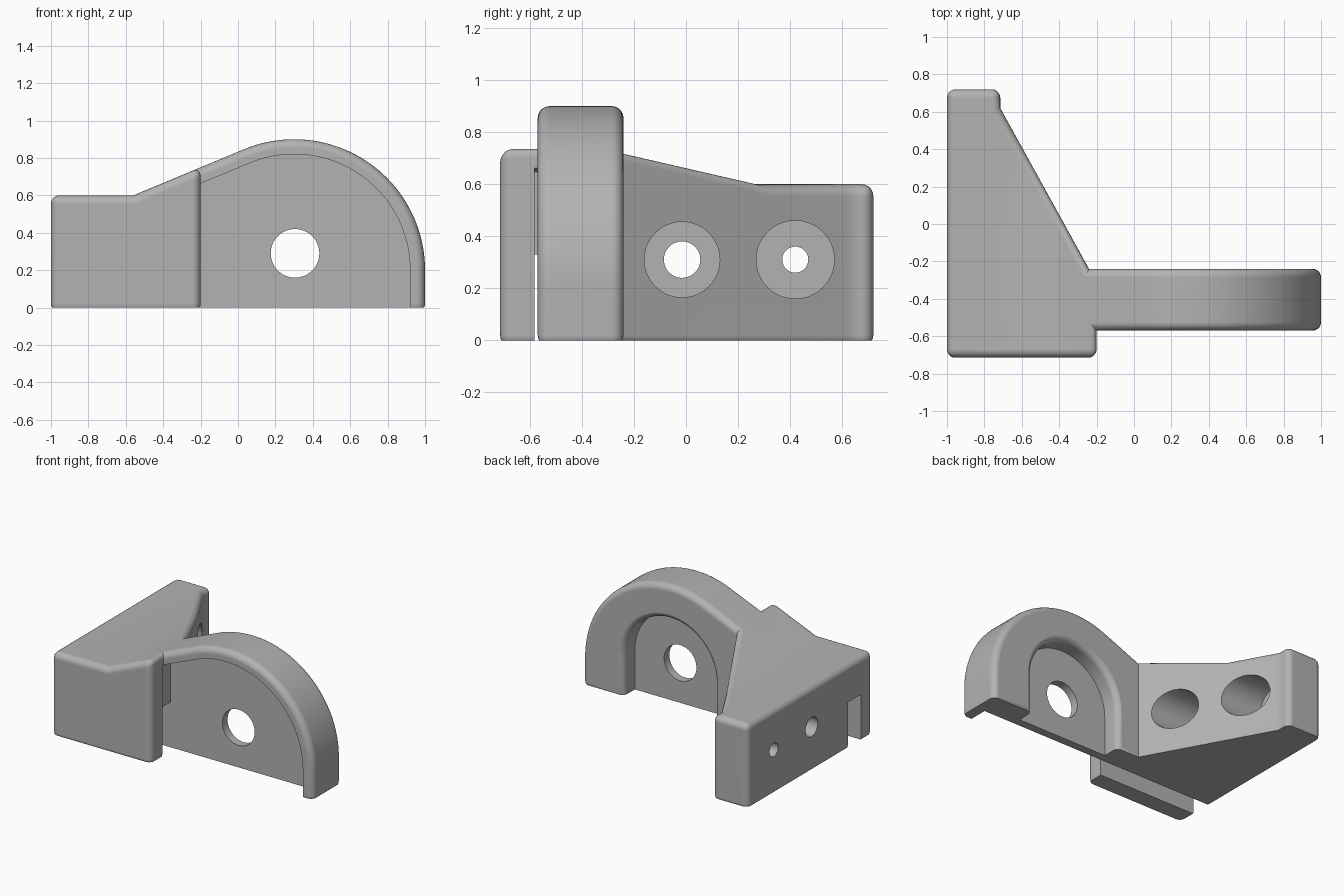
import bpy
import bmesh
from math import sin, cos, radians, pi, tan

cube = bpy.data.objects.get("Cube")
if cube:
    bpy.data.objects.remove(cube, do_unlink=True)

SLOPE = radians(22.6)
ARCH_X, ARCH_Z, ARCH_R = 0.3, 0.2, 0.7
SINK = -0.025          # bottom is trimmed at z = 0 after rounding

grey = bpy.data.materials.new("plain grey")
grey.use_nodes = True
colour = (0.45, 0.45, 0.45, 1)
grey.diffuse_color = colour
grey.node_tree.nodes["Principled BSDF"].inputs["Base Color"].default_value = colour


def loft(name, rings):
    """Closed solid through rings of equal length."""
    bm = bmesh.new()
    loops = [[bm.verts.new(p) for p in ring] for ring in rings]
    n = len(loops[0])
    for a, b in zip(loops, loops[1:]):
        for i in range(n):
            j = (i + 1) % n
            bm.faces.new((a[i], a[j], b[j], b[i]))
    bm.faces.new(loops[0])
    bm.faces.new(loops[-1])
    bmesh.ops.recalc_face_normals(bm, faces=bm.faces)
    mesh = bpy.data.meshes.new(name)
    bm.to_mesh(mesh)
    bm.free()
    mesh.materials.append(grey)
    obj = bpy.data.objects.new(name, mesh)
    bpy.context.collection.objects.link(obj)
    return obj


def side_prism(name, outline, y0, y1):
    return loft(name, [[(x, y, z) for x, z in outline] for y in (y0, y1)])


def box(name, x0, x1, y0, y1, z0, z1):
    return side_prism(name, [(x0, z0), (x1, z0), (x1, z1), (x0, z1)], y0, y1)


def cylinder(name, axis, a, b, z, r, start, end):
    rings = []
    for s in (start, end):
        ring = []
        for i in range(48):
            t = 2 * pi * i / 48
            u, w = a + r * cos(t), z + r * sin(t)
            ring.append((s, u, w) if axis == "x" else (u, s, w))
        rings.append(ring)
    return loft(name, rings)


def apply(obj, mod):
    bpy.ops.object.select_all(action="DESELECT")
    bpy.context.view_layer.objects.active = obj
    obj.select_set(True)
    bpy.ops.object.modifier_apply(modifier=mod.name)


def combine(obj, other, operation):
    mod = obj.modifiers.new("combine", "BOOLEAN")
    mod.operation, mod.object, mod.solver = operation, other, "EXACT"
    apply(obj, mod)
    bpy.data.objects.remove(other, do_unlink=True)


def round_edges(obj, width):
    mod = obj.modifiers.new("rounding", "BEVEL")
    mod.width, mod.segments = width, 5
    mod.limit_method, mod.angle_limit = "ANGLE", radians(35)
    apply(obj, mod)


def slope_z(x):
    return 0.6 + (x + 0.56) * tan(SLOPE)


def arch_outline(inset, left, bottom):
    """Round arch running into a straight slope on its left."""
    r = ARCH_R - inset
    pts = [(ARCH_X + r, bottom)]
    for i in range(49):
        t = (pi / 2 + SLOPE) * i / 48
        pts.append((ARCH_X + r * cos(t), ARCH_Z + r * sin(t)))
    return pts + [(left, slope_z(left) - inset / cos(SLOPE)), (left, bottom)]


# Mounting block: footprint limited by the sloping top
footprint = [(-1, -0.715), (-0.2, -0.715), (-0.2, -0.313),
             (-0.715, 0.62), (-0.715, 0.72), (-1, 0.72)]
block = loft("mounting_bracket", [[(x, y, z) for x, y in footprint] for z in (SINK, 1.2)])
top_profile = [(-1.2, -1), (0, -1), (0, slope_z(0)), (-0.56, 0.6), (-1.2, 0.6)]
combine(block, side_prism("top_limit", top_profile, -1, 1), "INTERSECT")
round_edges(block, 0.045)

# Arched guard
guard = side_prism("arched_guard", arch_outline(0, -0.4, SINK), -0.57, -0.24)
round_edges(guard, 0.045)
combine(block, guard, "UNION")

# Flat underside
combine(block, box("under_trim", -2, 2, -2, 2, -1, 0), "DIFFERENCE")

# Front recess leaving a thin rim, and the slot through the block
combine(block, side_prism("front_recess", arch_outline(0.08, -0.24, -0.5), -0.583, -0.43),
        "DIFFERENCE")
combine(block, box("slot", -1.5, 0, -0.583, -0.43, -0.5, 0.33), "DIFFERENCE")


# Rear pocket with a rounded mouth
def pocket_ring(y, r):
    arc = [(0.305 + r * cos(pi * i / 40), y, 0.29 + r * sin(pi * i / 40)) for i in range(41)]
    return [(0.305 + r, y, -0.5)] + arc + [(0.305 - r, y, -0.5)]


rings = [pocket_ring(-0.37, 0.365)]
for k in range(6):
    t = pi / 2 * k / 5
    rings.append(pocket_ring(-0.285 + 0.046 * sin(t), 0.365 + 0.045 * (1 - cos(t))))
rings.append(pocket_ring(-0.228, 0.41))
combine(block, loft("rear_pocket", rings), "DIFFERENCE")

# Axle hole and the two counterbored bolt holes
combine(block, cylinder("axle_hole", "y", 0.305, 0, 0.29, 0.13, -0.5, -0.3), "DIFFERENCE")
for y, hole, bore in ((-0.015, 0.07, 0.145), (0.42, 0.05, 0.15)):
    combine(block, cylinder("bolt_hole", "x", y, 0, 0.31, hole, -1.5, -0.5), "DIFFERENCE")
    combine(block, cylinder("counterbore", "x", y, 0, 0.31, bore, -0.85, 0), "DIFFERENCE")

# Smooth rounding with crisp edges
bpy.ops.object.select_all(action="DESELECT")
block.select_set(True)
bpy.context.view_layer.objects.active = block
bpy.ops.object.shade_smooth_by_angle(angle=radians(30))
normals = block.modifiers.new("even shading", "WEIGHTED_NORMAL")
normals.keep_sharp = True
